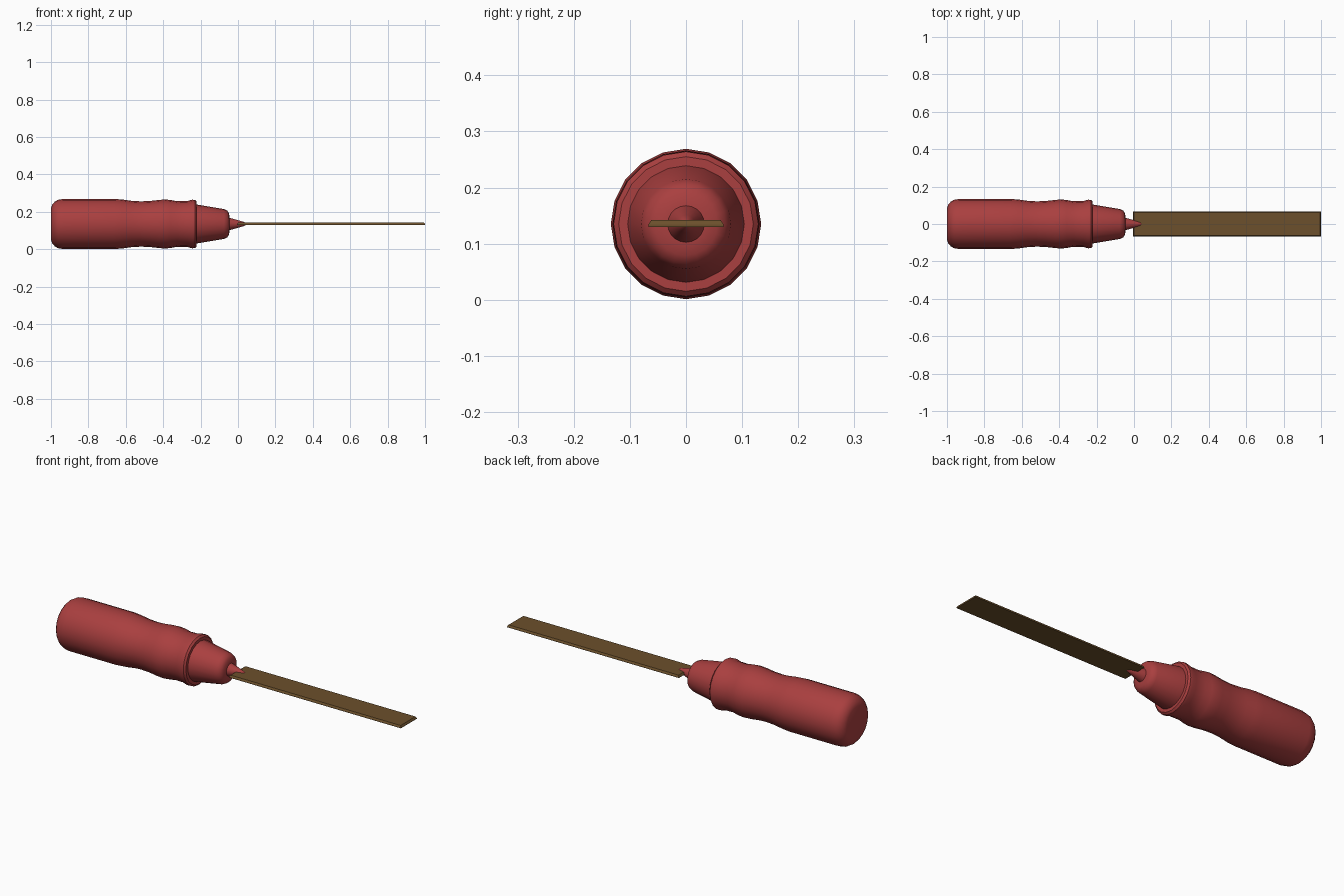
import bpy, bmesh, math
from mathutils import Vector

if "Cube" in bpy.data.objects:
    bpy.data.objects.remove(bpy.data.objects["Cube"])

AXIS_Z = 0.135
SIDES = 20


def material(name, color):
    m = bpy.data.materials.new(name)
    m.diffuse_color = color
    m.use_nodes = True
    m.node_tree.nodes["Principled BSDF"].inputs["Base Color"].default_value = m.diffuse_color
    return m


def finish(name, bm, mat, angle=None):
    bmesh.ops.recalc_face_normals(bm, faces=bm.faces[:])
    me = bpy.data.meshes.new(name)
    bm.to_mesh(me)
    bm.free()
    me.materials.append(mat)
    ob = bpy.data.objects.new(name, me)
    bpy.context.collection.objects.link(ob)
    if angle:
        bpy.ops.object.select_all(action='DESELECT')
        ob.select_set(True)
        bpy.context.view_layer.objects.active = ob
        bpy.ops.object.shade_smooth_by_angle(angle=math.radians(angle))
    return ob


def lathe(name, profile, mat):
    # profile holds (x, radius) pairs, turned around the long axis
    bm = bmesh.new()
    vs = [bm.verts.new((x, 0, AXIS_Z + r)) for x, r in profile]
    es = [bm.edges.new(p) for p in zip(vs, vs[1:])]
    bmesh.ops.spin(bm, geom=vs + es, cent=(0, 0, AXIS_Z), axis=(1, 0, 0),
                   angle=math.tau, steps=SIDES)
    bmesh.ops.remove_doubles(bm, verts=bm.verts[:], dist=1e-4)
    return finish(name, bm, mat, 40)


red = material("red_plastic", (0.40, 0.05, 0.05, 1))
brown = material("brown_metal", (0.15, 0.08, 0.025, 1))

# Contoured grip with rounded butt, finger swells and a collar ring
lathe("handle", [
    (-1.0, 0), (-1.0, 0.085), (-0.993, 0.104), (-0.98, 0.119),
    (-0.963, 0.129), (-0.935, 0.134), (-0.66, 0.134), (-0.62, 0.131),
    (-0.57, 0.124), (-0.52, 0.121), (-0.47, 0.123), (-0.42, 0.129),
    (-0.385, 0.131), (-0.36, 0.128), (-0.325, 0.122), (-0.27, 0.123),
    (-0.245, 0.130), (-0.23, 0.129), (-0.221, 0.120), (-0.221, 0.104),
    (-0.075, 0.080), (-0.057, 0.071), (-0.048, 0.056), (-0.045, 0.034),
    (-0.045, 0)], red)

# Small tapered nose that grips the blade
lathe("nose_tip", [(-0.05, 0), (-0.05, 0.034), (-0.02, 0.026),
                   (0.015, 0.016), (0.035, 0.010), (0.042, 0.005),
                   (0.042, 0)], red)

# Flat blade: thin slab with a bevelled upper rim
bm = bmesh.new()
rings = []
for z, inset in ((0.130, 0), (0.134, 0), (0.142, 0.005)):
    x0, x1, w = -0.005 + inset, 1.0 - inset, 0.067 - inset
    rings.append([bm.verts.new(c) for c in
                  ((x0, -w, z), (x1, -w, z), (x1, w, z), (x0, w, z))])
for a, b in zip(rings, rings[1:]):
    for i in range(4):
        j = (i + 1) % 4
        bm.faces.new((a[i], a[j], b[j], b[i]))
bm.faces.new(rings[0][::-1])
bm.faces.new(rings[-1])
finish("blade", bm, brown)
